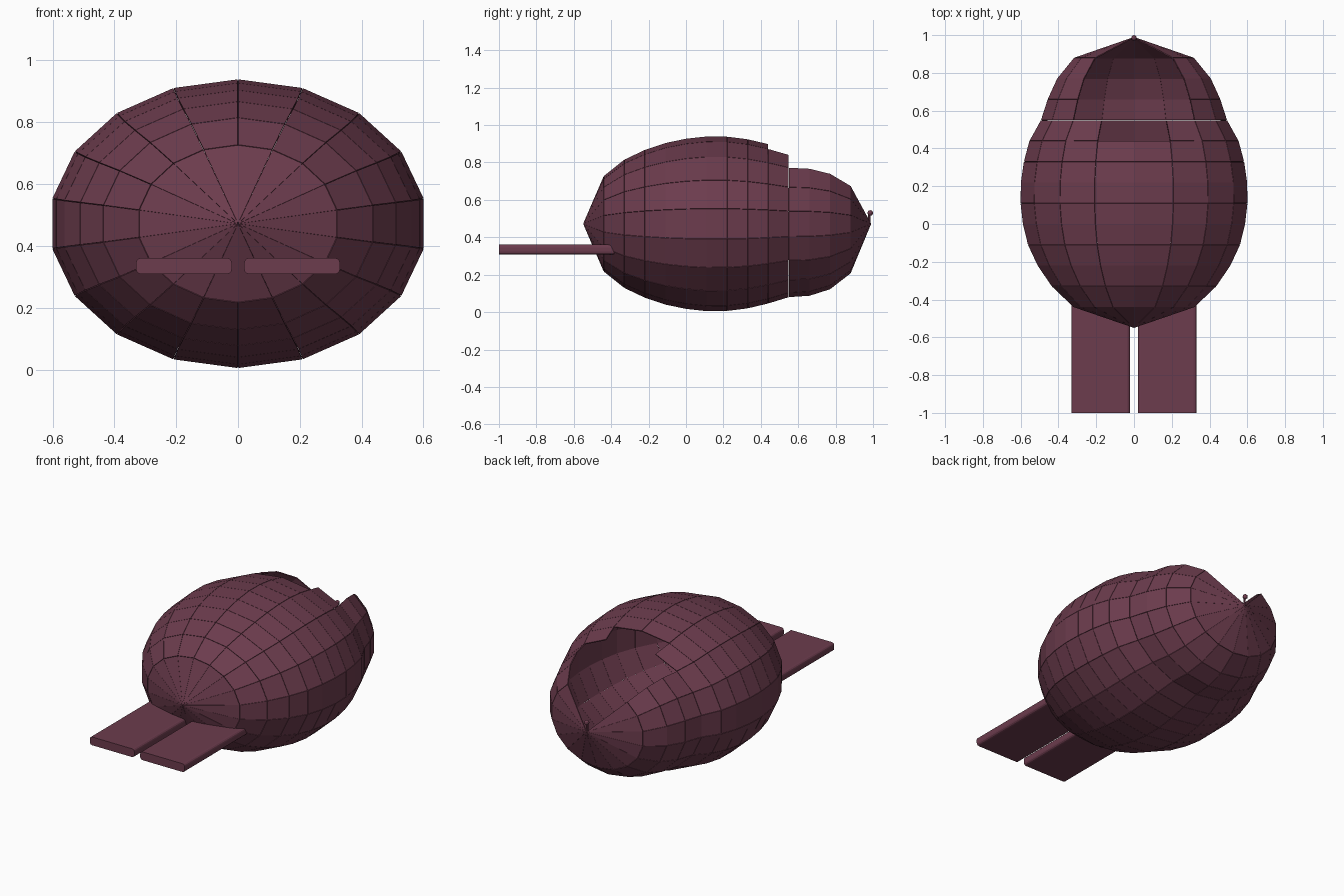
import bpy, bmesh
from math import sin, cos, radians
from mathutils import Vector

if "Cube" in bpy.data.objects:
    bpy.data.objects.remove(bpy.data.objects["Cube"])

maroon = bpy.data.materials.new("maroon")
maroon.diffuse_color = (0.15, 0.045, 0.075, 1)
maroon.use_nodes = True
maroon.node_tree.nodes["Principled BSDF"].inputs["Base Color"].default_value = maroon.diffuse_color


def add_object(name, bm):
    mesh = bpy.data.meshes.new(name)
    bm.to_mesh(mesh)
    bm.free()
    mesh.materials.append(maroon)
    obj = bpy.data.objects.new(name, mesh)
    bpy.context.collection.objects.link(obj)
    return obj


# Pod rings: y spacing 0.11, each with (half width, half height)
SIDES, CENTRE_Z, GAP = 18, 0.472, 0.0015
RADII = [(0, 0), (.325, .255), (.442, .343), (.518, .395), (.57, .432),
         (.597, .455), (.61, .467), (.608, .466), (.592, .452), (.562, .426),
         (.5, .392), (.464, .385), (.413, .35), (.322, .265), (0, 0)]


def ring_point(ring, side):
    rx, rz = RADII[ring]
    a = radians(360 / SIDES * side)
    return Vector((rx * sin(a), -0.55 + 0.11 * ring, CENTRE_Z + rz * cos(a)))


def is_open(ring, side):
    # Stepped hatch in the top of the rear
    from_top = side if side < SIDES // 2 else SIDES - 1 - side
    return (ring >= 10 and from_top < 2) or (ring == 9 and from_top < 1)


# Pod shell of separate flat plates with hairline seams
bm = bmesh.new()
for ring in range(len(RADII) - 1):
    for side in range(SIDES):
        if is_open(ring, side):
            continue
        pts = [ring_point(ring, side), ring_point(ring + 1, side),
               ring_point(ring + 1, side + 1), ring_point(ring, side + 1)]
        if ring == 0:
            pts = pts[:3]
        elif ring == len(RADII) - 2:
            pts = [pts[0], pts[1], pts[3]]
        middle = sum(pts, Vector()) / len(pts)
        face = bm.faces.new([bm.verts.new(p + (middle - p).normalized() * GAP) for p in pts])
        face.normal_update()
        if face.normal.dot(middle - Vector((0, 0.2, CENTRE_Z))) < 0:
            face.normal_flip()
shell = add_object("pod_shell", bm)
thick = shell.modifiers.new("thickness", 'SOLIDIFY')
thick.thickness = 0.006
thick.offset = -1

# Two flat prongs at the front, with rounded long edges
for name, sign in (("left_prong", -1), ("right_prong", 1)):
    bm = bmesh.new()
    bmesh.ops.create_cube(bm, size=1)
    bmesh.ops.scale(bm, vec=(0.31, 0.65, 0.052), verts=bm.verts)
    long_edges = [e for e in bm.edges if abs(e.verts[0].co.y - e.verts[1].co.y) > 0.1]
    bmesh.ops.bevel(bm, geom=long_edges, offset=0.016, segments=3, profile=0.5, affect='EDGES')
    bmesh.ops.translate(bm, vec=(sign * 0.175, -0.675, 0.335), verts=bm.verts)
    add_object(name, bm)

# Small latch knob on the rear tip
bm = bmesh.new()
stem = bmesh.ops.create_cone(bm, cap_ends=True, segments=8, radius1=0.006, radius2=0.006, depth=0.06)
bmesh.ops.translate(bm, vec=(0, 0.98, 0.50), verts=stem["verts"])
ball = bmesh.ops.create_uvsphere(bm, u_segments=10, v_segments=6, radius=0.015)
bmesh.ops.translate(bm, vec=(0, 0.985, 0.53), verts=ball["verts"])
add_object("latch_knob", bm)
